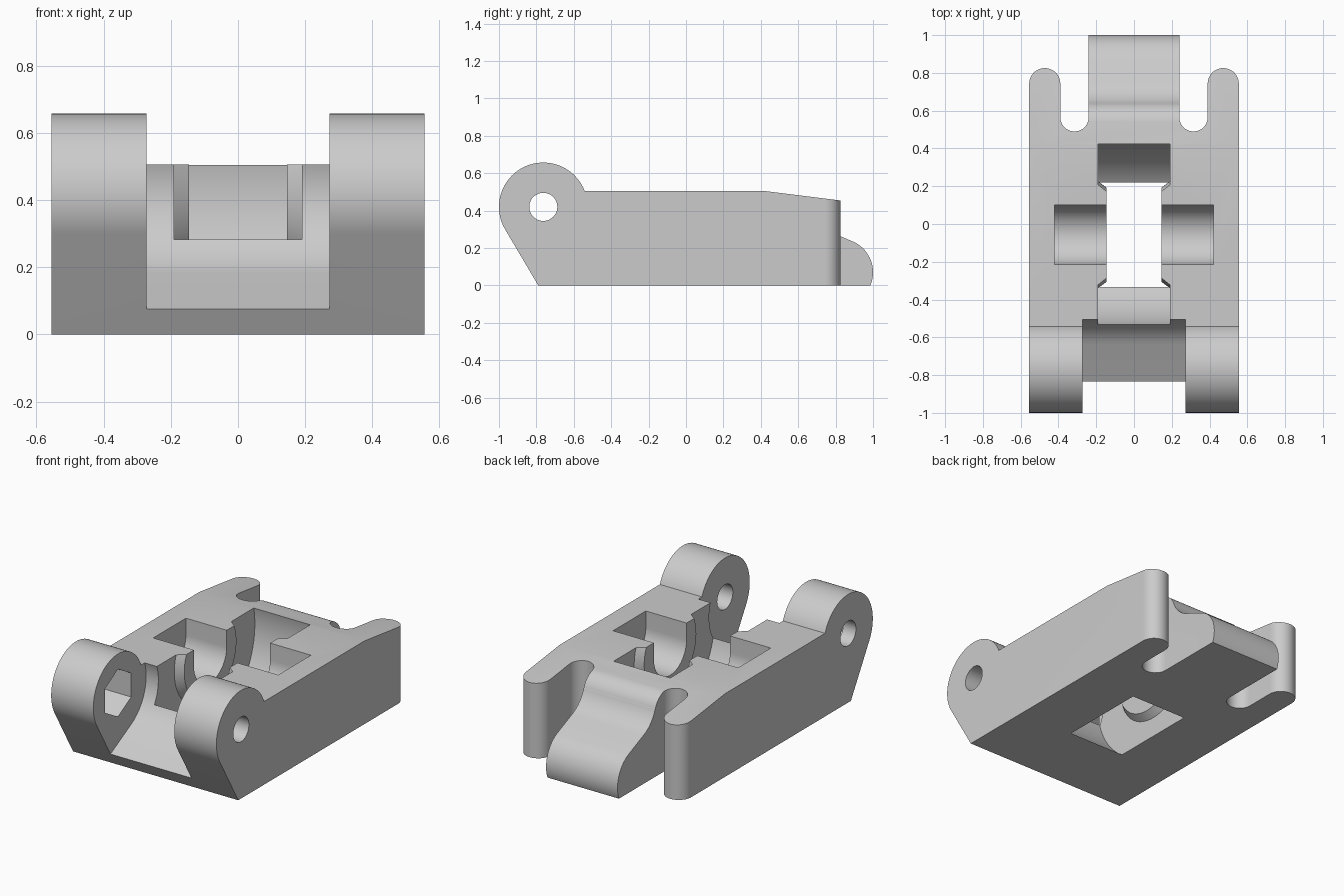
import bpy, bmesh
from math import cos, sin, radians, pi
from mathutils import Matrix

old = bpy.data.objects.get("Cube")
if old:
    bpy.data.objects.remove(old, do_unlink=True)

grey = bpy.data.materials.new("plain grey")
grey.use_nodes = True
grey.diffuse_color = (0.6, 0.6, 0.6, 1)
grey.node_tree.nodes["Principled BSDF"].inputs["Base Color"].default_value = (0.6, 0.6, 0.6, 1)


def arc(c, r, a0, a1, n=24):
    angles = [radians(a0 + (a1 - a0) * i / n) for i in range(n + 1)]
    return [(c[0] + r * cos(a), c[1] + r * sin(a)) for a in angles]


def circle(c, r, n=96, start=0):
    return arc(c, r, start, start + 360, n)[:-1]


def finish(name, bm):
    bmesh.ops.recalc_face_normals(bm, faces=bm.faces)
    mesh = bpy.data.meshes.new(name)
    bm.to_mesh(mesh)
    bm.free()
    mesh.materials.append(grey)
    obj = bpy.data.objects.new(name, mesh)
    bpy.context.collection.objects.link(obj)
    return obj


def prism(name, pts, lo, hi, axis="x"):
    """Extrude a (y, z) outline along x, or an (x, y) outline along z."""
    place = (lambda p, t: (t, *p)) if axis == "x" else (lambda p, t: (*p, t))
    bm = bmesh.new()
    a = [bm.verts.new(place(p, lo)) for p in pts]
    b = [bm.verts.new(place(p, hi)) for p in pts]
    bm.faces.new(a)
    bm.faces.new(b)
    for i in range(len(pts)):
        j = (i + 1) % len(pts)
        bm.faces.new((a[i], a[j], b[j], b[i]))
    return finish(name, bm)


def combine(target, tool, operation="DIFFERENCE"):
    """Apply a boolean and discard the cutter."""
    tool.hide_render = True
    mod = target.modifiers.new("cut", "BOOLEAN")
    mod.operation, mod.solver, mod.object = operation, "EXACT", tool
    bpy.context.view_layer.update()
    graph = bpy.context.evaluated_depsgraph_get()
    mesh = bpy.data.meshes.new_from_object(target.evaluated_get(graph))
    target.modifiers.clear()
    target.data = mesh
    bpy.data.objects.remove(tool, do_unlink=True)


HINGE = (-0.763, 0.42)
WHEEL = (-0.057, 0.405)
HALF = 0.555

# Body: side outline with round hinge lugs
side = [(-0.79, 0)] + arc(HINGE, 0.237, 210.6, 21, 48)
side += [(0.42, 0.505), (1.1, 0.42), (1.1, 0)]
body = prism("link_body", side, -HALF, HALF)

# Plan outline: rounded rear posts, slots and central tongue
half_plan = [(HALF, -1.1)] + arc((0.4725, 0.743), 0.0825, 0, 180)
half_plan += arc((0.315, 0.565), 0.075, 0, -180) + [(0.24, 1.05)]
plan = half_plan + [(-x, y) for x, y in reversed(half_plan)]
combine(body, prism("plan", plan, -0.2, 1, "z"), "INTERSECT")

# Tongue: S-shaped top and rounded tip
tongue = [(0.5, 0.8), (0.535, 0.52)] + arc((0.525, 0.371), 0.12, 83, 20)
tongue += arc((0.826, 0.48), 0.2, 200, 248)
tongue += arc((0.82, 0.07), 0.18, 68, -25) + [(1.2, -0.05), (1.2, 0.8)]
combine(body, prism("tongue_cutter", tongue, -0.3, 0.3))

# Gap between the hinge lugs, with sloping floor
gap = [(-1.1, -0.064)] + arc(HINGE, 0.27, -62, 80, 40) + [(-1.1, 0.8)]
combine(body, prism("gap_cutter", gap, -0.272, 0.272))

# Wheel well, leaving a tapered boss on each wall
well = prism("well_cutter", circle(WHEEL, 0.49, 128), -0.19, 0.19)
for s in (-1, 1):
    bm = bmesh.new()
    bmesh.ops.create_cone(bm, cap_ends=True, segments=96, radius1=0.25,
                          radius2=0.325, depth=0.1)
    turn = Matrix.Rotation(s * pi / 2, 4, "Y")
    shift = Matrix.Translation((s * 0.196, *WHEEL))
    bmesh.ops.transform(bm, matrix=shift @ turn, verts=bm.verts)
    combine(well, finish("boss", bm))
combine(body, well)

# Axle seat, open at the top
seat = arc(WHEEL, 0.157, 180, 360, 48) + [(0.1, 0.9), (-0.214, 0.9)]
combine(body, prism("axle_cutter", seat, -0.42, 0.42))

# Hinge pin hole and hexagonal nut recess
combine(body, prism("pin_cutter", circle(HINGE, 0.075, 48), -0.7, 0.7))
combine(body, prism("nut_cutter", circle(HINGE, 0.145, 6, 90), -0.47, -0.2))

bpy.ops.object.select_all(action="DESELECT")
body.select_set(True)
bpy.context.view_layer.objects.active = body
bpy.ops.object.shade_smooth_by_angle(angle=radians(25))
